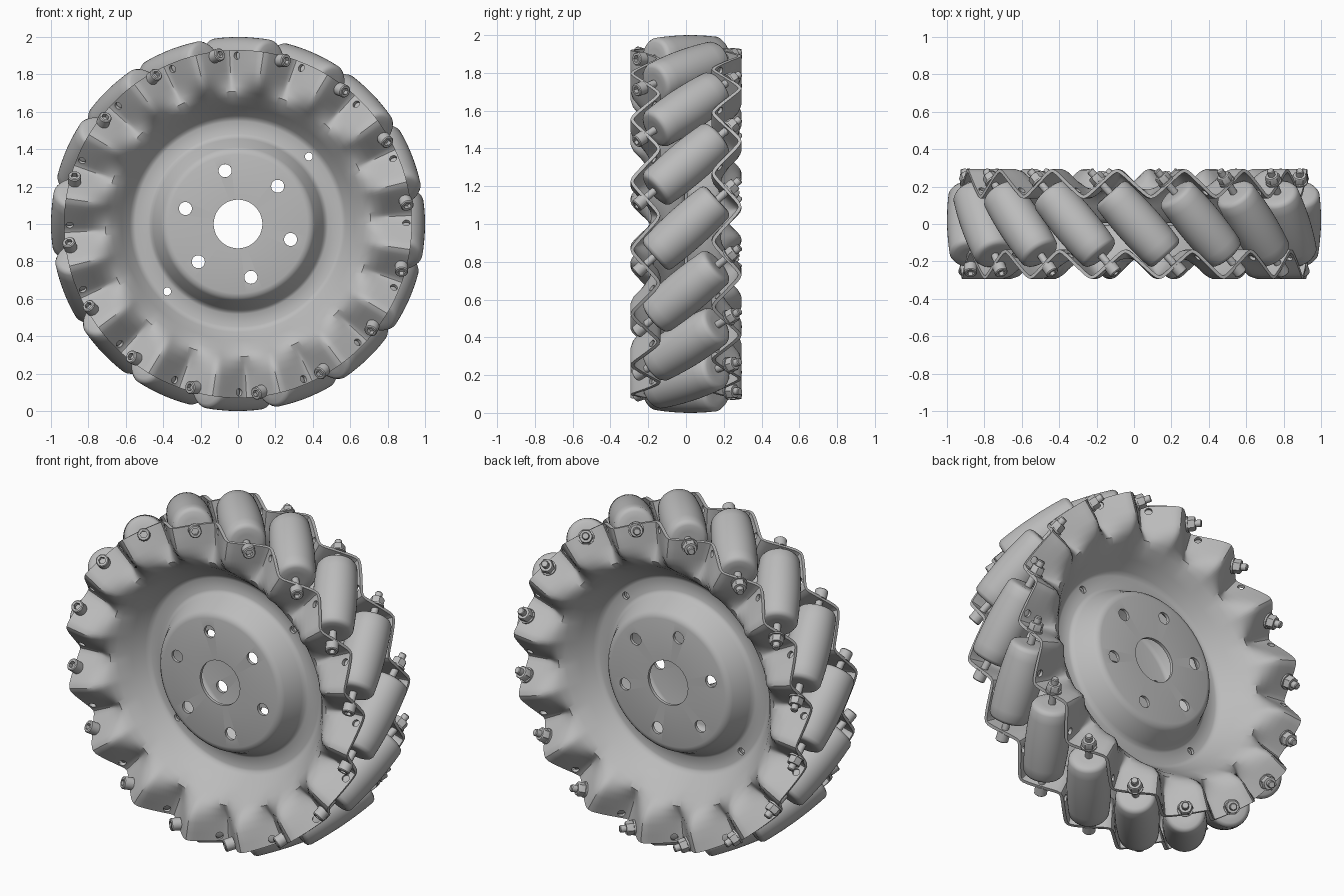
import bpy, bmesh
from math import sin, cos, asin, atan2, radians, pi, sqrt
from mathutils import Matrix, Vector

if "Cube" in bpy.data.objects:
    bpy.data.objects.remove(bpy.data.objects["Cube"])

COUNT = 16                      # rollers around the wheel
STEP = 2 * pi / COUNT
PHASE = radians(-1.4)           # angle of the first roller
TILT = radians(42)              # roller axis against the wheel axis
AXIS_R = 0.88                   # radius of the roller centres
BOLT_T = 0.295                  # where a plate crosses the roller axis
BOLT_ANGLE = PHASE - atan2(BOLT_T * sin(TILT), AXIS_R)
CENTRE = Vector((0, 0, 1))

metal = bpy.data.materials.new("grey_metal")
metal.use_nodes = True
GREY = (0.5, 0.5, 0.5, 1)
metal.diffuse_color = GREY
metal.node_tree.nodes["Principled BSDF"].inputs["Base Color"].default_value = GREY


def radial(a):
    return Vector((cos(a), 0, sin(a)))


def tangent(a):
    return Vector((-sin(a), 0, cos(a)))


def aim(direction, place):
    """Matrix that turns local z to a direction and moves to a place."""
    turn = direction.to_track_quat('Z', 'Y').to_matrix().to_4x4()
    return Matrix.Translation(place) @ turn


def make_object(name, bm):
    bmesh.ops.recalc_face_normals(bm, faces=bm.faces)
    mesh = bpy.data.meshes.new(name)
    bm.to_mesh(mesh)
    bm.free()
    mesh.materials.append(metal)
    ob = bpy.data.objects.new(name, mesh)
    bpy.context.collection.objects.link(ob)
    return ob


def smooth(ob, angle=35):
    bpy.ops.object.select_all(action='DESELECT')
    ob.select_set(True)
    bpy.context.view_layer.objects.active = ob
    bpy.ops.object.shade_smooth_by_angle(angle=radians(angle))


def lathe(bm, profile, segments=24, hexed=()):
    """Closed turned solid from (radius, height); rings in hexed are six-sided."""
    rings = []
    for i, (r, h) in enumerate(profile):
        ring = []
        for s in range(segments):
            a = 2 * pi * s / segments
            k = cos(pi / 6) / cos(a % (pi / 3) - pi / 6) if i in hexed else 1
            ring.append(bm.verts.new((r * k * cos(a), r * k * sin(a), h)))
        rings.append(ring)
    for lo, hi in zip(rings, rings[1:]):
        for s in range(segments):
            n = (s + 1) % segments
            bm.faces.new((lo[s], lo[n], hi[n], hi[s]))
    bm.faces.new(rings[0][::-1])
    bm.faces.new(rings[-1])


# Stamped side plate: radius, offset along the axle, corrugation height
ROWS = [(.13, -.16, 0), (.37, -.16, 0), (.388, -.155, 0), (.402, -.14, 0),
        (.447, -.045, 0), (.462, -.024, 0), (.48, -.015, 0), (.55, -.015, 0),
        (.567, -.02, 0), (.585, -.037, 0), (.63, -.1, 0), (.68, -.163, 0),
        (.71, -.19, .014), (.74, -.205, .04), (.78, -.212, .062),
        (.82, -.215, .07), (.88, -.215, .07), (.93, -.215, .07)]
SEGS = COUNT * 24


def wave(a):
    return asin(.95 * sin(COUNT * (a - BOLT_ANGLE))) / asin(.95)


bm = bmesh.new()
grid = []
for r, y, amp in ROWS:
    grid.append([])
    for s in range(SEGS):
        a = 2 * pi * s / SEGS
        grid[-1].append(bm.verts.new(CENTRE + radial(a) * r + Vector((0, y - amp * wave(a), 0))))
for lo, hi in zip(grid, grid[1:]):
    for s in range(SEGS):
        n = (s + 1) % SEGS
        bm.faces.new((lo[s], lo[n], hi[n], hi[s]))
plate = make_object("front_plate", bm)
solid = plate.modifiers.new("sheet", 'SOLIDIFY')
solid.thickness = .018
solid.offset = 0

# Holes: six in the hub, two in the seam ring, one on each corrugation
bm = bmesh.new()


def drill(place, direction, radius, depth):
    bmesh.ops.create_cone(bm, cap_ends=True, segments=20, radius1=radius, radius2=radius,
                          depth=depth, matrix=aim(direction, place))


HUB = PHASE + pi / 4
axle = Vector((0, 1, 0))
for k in range(6):
    drill(CENTRE + radial(HUB + k * pi / 3) * .293 - axle * .16, axle, .035, .1)
for k in range(2):
    drill(CENTRE + radial(HUB + k * pi) * .523 - axle * .015, axle, .021, .1)
for k in range(COUNT):
    a = k * STEP
    y = -.215 - .07 * wave(a)
    drill(CENTRE + radial(a) * .9 + axle * y, axle * cos(TILT) - tangent(a) * sin(TILT), .02, .08)
cutter = make_object("hole_cutter", bm)
cutter.hide_render = True
cut = plate.modifiers.new("holes", 'BOOLEAN')
cut.operation = 'DIFFERENCE'
cut.solver = 'EXACT'
cut.object = cutter
bpy.context.view_layer.objects.active = plate
for name in ("sheet", "holes"):
    bpy.ops.object.modifier_apply(modifier=name)
bpy.data.objects.remove(cutter)
smooth(plate)

# The back plate is the front one turned over about a radial line
back = bpy.data.objects.new("back_plate", plate.data)
back.matrix_world = (Matrix.Translation(CENTRE) @ Matrix.Rotation(pi, 4, radial(HUB))
                     @ Matrix.Translation(-CENTRE))
bpy.context.collection.objects.link(back)


# Barrel roller whose outline follows the wheel's outer circle
def barrel(t):
    return 1 - sqrt(AXIS_R ** 2 + (t * sin(TILT)) ** 2)


HALF = .225
profile = [(.05, -HALF), (barrel(HALF) - .022, -HALF), (barrel(HALF) - .007, -HALF + .007)]
profile += [(barrel(t), t) for t in (-.203, -.15, -.1, -.05, 0, .05, .1, .15, .203)]
profile += [(r, -h) for r, h in profile[2::-1]]
bm = bmesh.new()
lathe(bm, profile, 48)
roller = make_object("roller", bm)

# Bolt: socket head in front, shaft, washer, hex nut and stud behind
bm = bmesh.new()
t = BOLT_T
lathe(bm, [(.02, -t - .035), (.02, -t - .06), (.03, -t - .06), (.035, -t - .055),
           (.035, -t - .005), (.02, -t - .005), (.02, t + .085), (.016, t + .09)], hexed=(0, 1))
lathe(bm, [(.044, t + .006), (.044, t + .016)])
lathe(bm, [(.04, t + .016), (.04, t + .05), (.033, t + .056)], hexed=(0, 1))
bolt = make_object("bolt", bm)

for part in (roller, bolt):
    smooth(part)
    for k in range(COUNT):
        a = PHASE + k * STEP
        ob = part if k == 0 else bpy.data.objects.new(f"{part.name}_{k + 1}", part.data)
        if k:
            bpy.context.collection.objects.link(ob)
        direction = tangent(a) * sin(TILT) + axle * cos(TILT)
        ob.matrix_world = aim(direction, CENTRE + radial(a) * AXIS_R)
